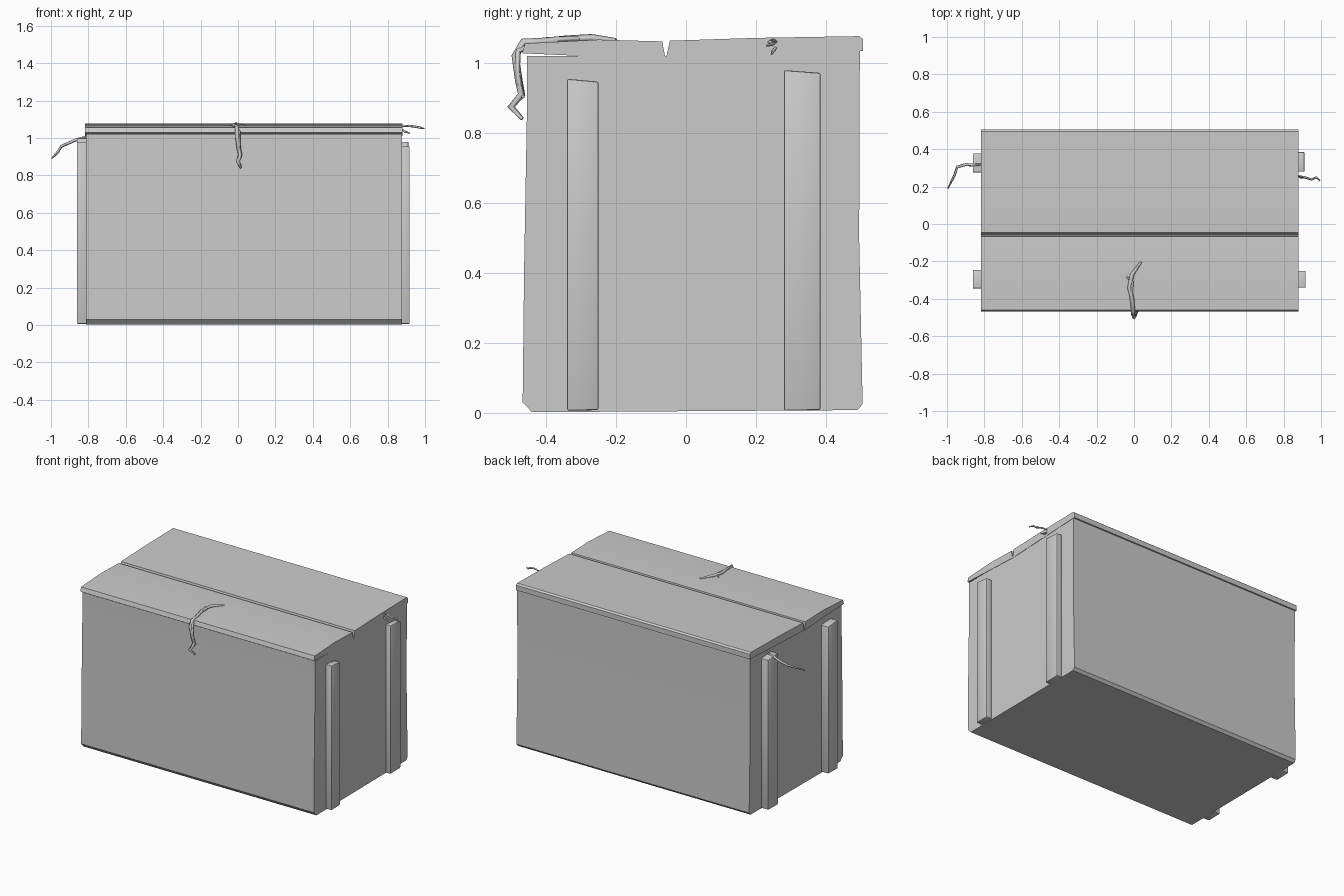
import bpy, bmesh
from mathutils import Vector

if "Cube" in bpy.data.objects:
    bpy.data.objects.remove(bpy.data.objects["Cube"])


def smooth(obj, angle=0.7):
    bpy.ops.object.select_all(action='DESELECT')
    obj.select_set(True)
    bpy.context.view_layer.objects.active = obj
    bpy.ops.object.shade_smooth_by_angle(angle=angle)


def extrude_profile(name, pts, x0, x1, bevel=0.0):
    """Closed (y, z) profile extruded along x."""
    bm = bmesh.new()
    face = bm.faces.new([bm.verts.new((x0, y, z)) for y, z in pts])
    ext = bmesh.ops.extrude_face_region(bm, geom=[face])['geom']
    moved = [g for g in ext if isinstance(g, bmesh.types.BMVert)]
    bmesh.ops.translate(bm, verts=moved, vec=(x1 - x0, 0, 0))
    if bevel:
        bmesh.ops.bevel(bm, geom=bm.edges[:], offset=bevel, segments=2,
                        profile=0.5, affect='EDGES')
    bmesh.ops.recalc_face_normals(bm, faces=bm.faces[:])
    mesh = bpy.data.meshes.new(name)
    bm.to_mesh(mesh)
    bm.free()
    obj = bpy.data.objects.new(name, mesh)
    bpy.context.collection.objects.link(obj)
    return obj


def rope(name, pts, radius):
    """Thin bent cord, tapered at the ends and swept with a square section."""
    curve = bpy.data.curves.new(name, 'CURVE')
    curve.dimensions = '3D'
    curve.bevel_depth = radius
    curve.bevel_resolution = 0
    curve.use_fill_caps = True
    spline = curve.splines.new('POLY')
    spline.points.add(len(pts) - 1)
    for i, (point, co) in enumerate(zip(spline.points, pts)):
        point.co = (*co, 1)
        point.radius = 0.5 if i in (0, len(pts) - 1) else 1
    obj = bpy.data.objects.new(name, curve)
    bpy.context.collection.objects.link(obj)


# Box body, slightly bowed at front and back
body = extrude_profile('box_body', [
    (-0.44, 0.002), (0.49, 0.008), (0.505, 0.025), (0.495, 0.5), (0.497, 1.055),
    (-0.055, 1.02), (-0.455, 1.02), (-0.455, 0.85), (-0.463, 0.4), (-0.467, 0.03)],
    -0.812, 0.878)
smooth(body)

# Two lid planks separated by a V groove
front_plank = extrude_profile('front_lid_plank', [
    (-0.468, 1.028), (-0.058, 1.01), (-0.068, 1.062), (-0.25, 1.067), (-0.46, 1.056)],
    -0.818, 0.88)
back_plank = extrude_profile('back_lid_plank', [
    (-0.058, 1.01), (0.506, 1.035), (0.506, 1.068), (0.495, 1.077), (0.2, 1.072), (-0.046, 1.064)],
    -0.818, 0.88)
smooth(front_plank)
smooth(back_plank)

# Upright battens on both ends: y range, x range, top height
battens = [
    ('front_left_batten', -0.345, -0.245, -0.862, -0.80, 0.98),
    ('back_left_batten', 0.275, 0.378, -0.862, -0.80, 1.0),
    ('front_right_batten', -0.340, -0.250, 0.87, 0.918, 0.955),
    ('back_right_batten', 0.280, 0.385, 0.87, 0.912, 0.98),
]
for name, y0, y1, x0, x1, top in battens:
    batten = extrude_profile(name, [(y0, 0.006), (y1, 0.008), (y1, top - 0.008), (y0, top)],
                             x0, x1, 0.006)
    smooth(batten)

# Frayed cord draped over the front edge
rope('front_cord', [
    (0.04, -0.20, 1.066), (-0.01, -0.27, 1.072), (-0.025, -0.34, 1.068), (-0.01, -0.40, 1.062),
    (-0.005, -0.465, 1.06), (-0.005, -0.488, 1.02), (0.003, -0.478, 0.95), (0.012, -0.47, 0.91),
    (0.0, -0.50, 0.875), (0.015, -0.468, 0.84)], 0.011)
rope('front_cord_strand', [
    (-0.04, -0.28, 1.066), (-0.01, -0.31, 1.07), (-0.015, -0.40, 1.066), (0.005, -0.48, 1.035),
    (0.005, -0.482, 0.97), (0.018, -0.465, 0.90)], 0.008)

# Cord ends on the left and right
rope('left_cord', [
    (-0.80, 0.32, 1.01), (-0.86, 0.315, 0.992), (-0.90, 0.318, 0.975),
    (-0.945, 0.305, 0.955), (-0.96, 0.26, 0.93), (-0.995, 0.19, 0.89)], 0.008)
rope('right_cord', [
    (0.87, 0.26, 1.06), (0.91, 0.25, 1.065), (0.95, 0.238, 1.06),
    (0.975, 0.25, 1.055), (0.995, 0.23, 1.05)], 0.006)
rope('right_cord_strand', [(0.87, 0.26, 1.05), (0.89, 0.25, 1.035), (0.92, 0.245, 1.025)], 0.006)
